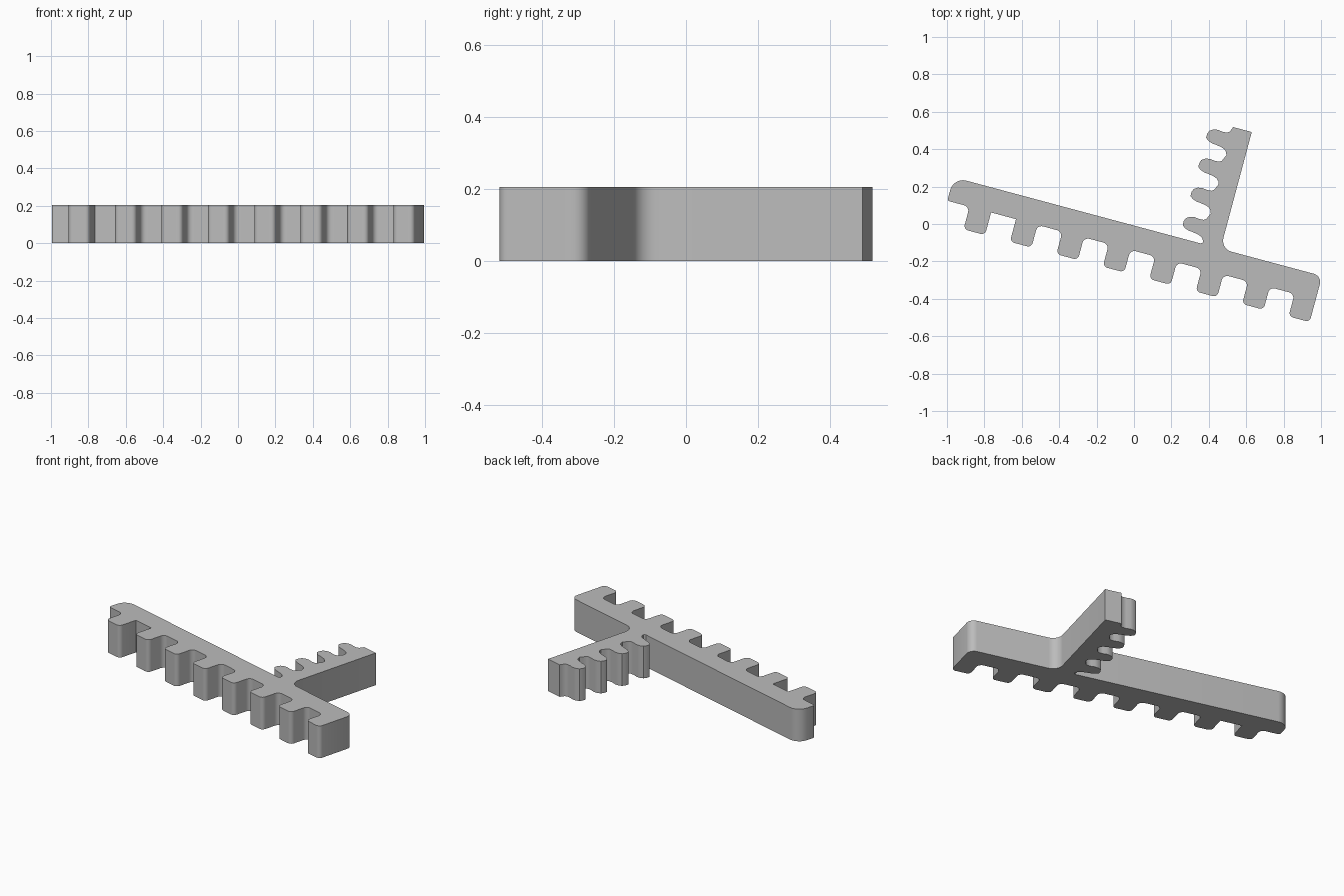
import bpy, bmesh, math
from mathutils import Vector, Matrix

HEIGHT = 0.205
TILT = math.radians(-15)

if "Cube" in bpy.data.objects:
    bpy.data.objects.remove(bpy.data.objects["Cube"])


def make_material(name, colour):
    mat = bpy.data.materials.new(name)
    mat.use_nodes = True
    mat.diffuse_color = colour
    mat.node_tree.nodes["Principled BSDF"].inputs["Base Color"].default_value = colour
    return mat


def fillet(corners, steps=6):
    """Round each (u, v, radius) corner of a closed outline with an arc."""
    out = []
    for i, (u, v, r) in enumerate(corners):
        p = Vector((u, v))
        if r == 0:
            out.append(p)
            continue
        a = (Vector(corners[i - 1][:2]) - p).normalized()
        b = (Vector(corners[(i + 1) % len(corners)][:2]) - p).normalized()
        half = a.angle(b) / 2
        centre = p + (a + b).normalized() * (r / math.sin(half))
        start = p + a * (r / math.tan(half)) - centre
        end = p + b * (r / math.tan(half)) - centre
        sweep = end.angle_signed(start)
        for k in range(steps + 1):
            out.append(centre + Matrix.Rotation(sweep * k / steps, 2) @ start)
    return out


# Bar underside: evenly spaced square teeth, from the left end to the right
TOP, ROOT, TIP = -0.004, -0.134, -0.259
LEFT, RIGHT = -1.0, 1.039
PITCH, WIDTH = 0.257, 0.119
outline = [(LEFT, TOP, 0.07), (LEFT, ROOT, 0.012)]
for i in range(8):
    u = -0.877 + i * PITCH
    outline += [(u, ROOT, 0 if i == 1 else 0.03), (u, TIP, 0.025)]
    if i < 7:
        outline += [(u + WIDTH, TIP, 0.025), (u + WIDTH, ROOT, 0 if i == 0 else 0.03)]
outline += [(RIGHT, TIP, 0.025), (RIGHT, TOP, 0.045)]

# Plain side and end of the upright arm
ARM_OUT, ARM_IN, ARM_END = 0.477, 0.378, 0.642
outline += [(ARM_OUT, TOP, 0.06), (ARM_OUT, ARM_END, 0), (ARM_IN - 0.005, ARM_END, 0)]

# Curved teeth down the inner side of the arm
TOOTH = [(0.370, 0.078), (0.363, 0.061), (0.351, 0.052), (0.325, 0.050),
         (0.300, 0.054), (0.275, 0.049), (0.256, 0.037), (0.249, 0.018),
         (0.249, -0.004), (0.264, -0.016), (0.287, -0.024), (0.315, -0.027),
         (0.340, -0.031), (0.360, -0.038), (0.372, -0.050), (ARM_IN, -0.066)]
for i in range(4):
    outline += [(u, 0.553 - i * 0.161 + dv, 0) for u, dv in TOOTH]
outline += [(0.367, TOP, 0)]

# Extrude the outline into one solid
bm = bmesh.new()
turn = Matrix.Rotation(TILT, 3, 'Z')
base = bm.faces.new([bm.verts.new(turn @ p.to_3d()) for p in fillet(outline)])
top = bmesh.ops.extrude_face_region(bm, geom=[base])["geom"]
bmesh.ops.translate(bm, vec=(0, 0, HEIGHT),
                    verts=[g for g in top if isinstance(g, bmesh.types.BMVert)])
bmesh.ops.recalc_face_normals(bm, faces=bm.faces)

# Centre the footprint
for axis in (0, 1):
    values = [v.co[axis] for v in bm.verts]
    middle = (min(values) + max(values)) / 2
    for v in bm.verts:
        v.co[axis] -= middle

mesh = bpy.data.meshes.new("toothed_bracket")
bm.to_mesh(mesh)
bm.free()
mesh.materials.append(make_material("light grey", (0.5, 0.5, 0.5, 1)))
bracket = bpy.data.objects.new("toothed_bracket", mesh)
bpy.context.collection.objects.link(bracket)
bpy.context.view_layer.objects.active = bracket
bracket.select_set(True)
bpy.ops.object.shade_smooth_by_angle(angle=math.radians(35))
